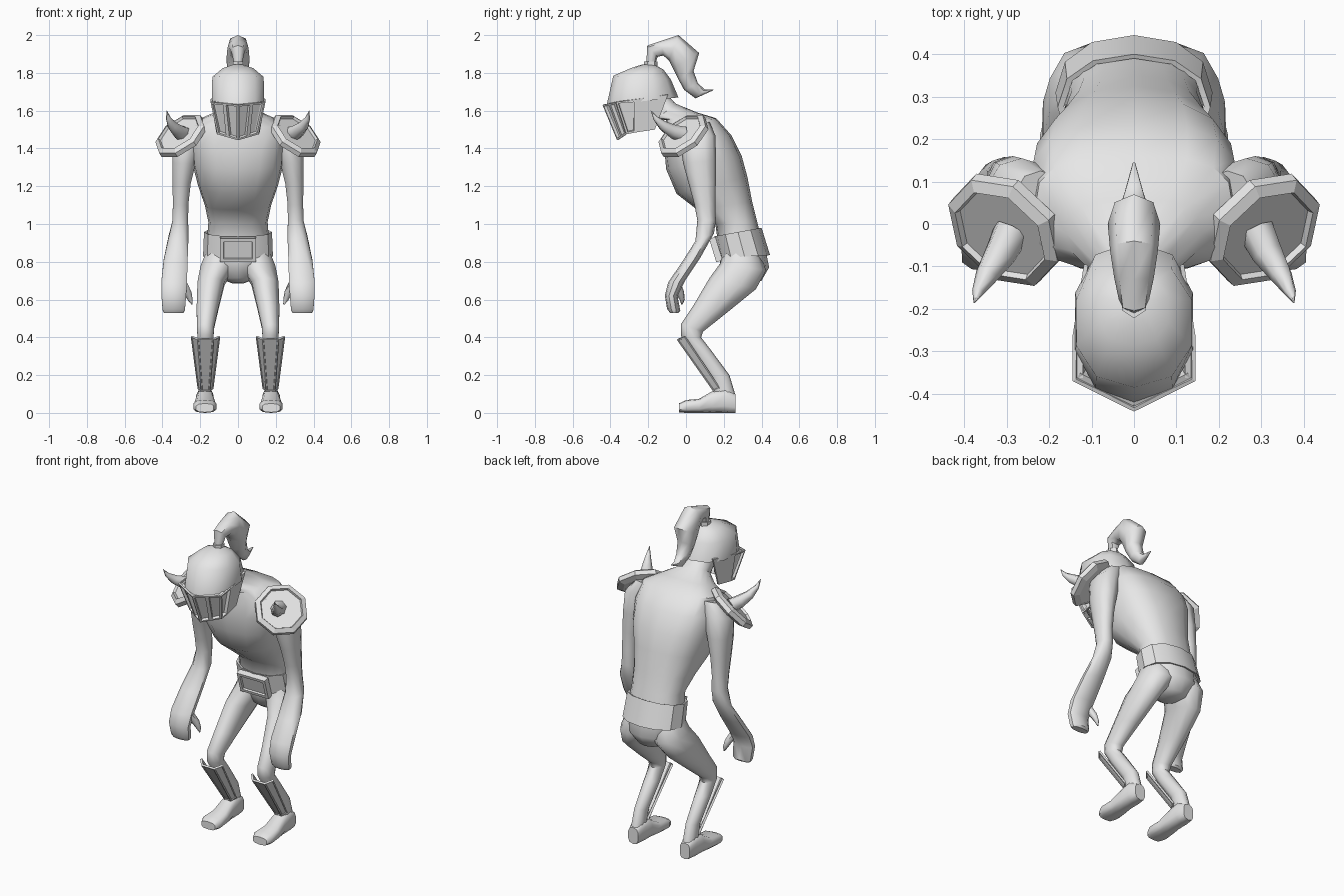
import bpy, bmesh, math
from mathutils import Vector, Matrix

if "Cube" in bpy.data.objects:
    bpy.data.objects.remove(bpy.data.objects["Cube"])

grey = bpy.data.materials.new("plain grey")
grey.diffuse_color = (0.8, 0.8, 0.8, 1)
grey.use_nodes = True
grey.node_tree.nodes["Principled BSDF"].inputs["Base Color"].default_value = grey.diffuse_color


def finish(bm, name, angle=35, recalc=True):
    if recalc:
        bmesh.ops.recalc_face_normals(bm, faces=bm.faces)
    me = bpy.data.meshes.new(name)
    bm.to_mesh(me)
    bm.free()
    me.materials.append(grey)
    ob = bpy.data.objects.new(name, me)
    bpy.context.collection.objects.link(ob)
    if angle:
        bpy.ops.object.select_all(action='DESELECT')
        ob.select_set(True)
        bpy.context.view_layer.objects.active = ob
        bpy.ops.object.shade_smooth_by_angle(angle=math.radians(angle))
    return ob


def skin(bm, rings, caps=True):
    """Bridge rings of points and cap both ends."""
    vs = [[bm.verts.new(p) for p in r] for r in rings]
    n = len(vs[0])
    for a, b in zip(vs, vs[1:]):
        for i in range(n):
            j = (i + 1) % n
            bm.faces.new((a[i], a[j], b[j], b[i]))
    if caps:
        bm.faces.new(vs[0])
        bm.faces.new(vs[-1])


def power(v, e):
    return math.copysign(abs(v) ** e, v)


def loft(name, sections, sides=12, e=1.0, s=1, angle=35, caps=True):
    """Section: centre x, half width, front y, front z, back y, back z, (squareness)."""
    rings = []
    for cx, hw, yf, zf, yb, zb, *own in sections:
        q = own[0] if own else e
        ring = []
        for i in range(sides):
            t = 2 * math.pi * i / sides
            k = (1 + power(math.cos(t), q)) / 2
            ring.append((s * cx + hw * power(math.sin(t), q),
                         yb + (yf - yb) * k, zb + (zf - zb) * k))
        rings.append(ring)
    bm = bmesh.new()
    skin(bm, rings, caps)
    return finish(bm, name, angle)


def tube(name, path, sides=6, s=1):
    """Tapered tube along points (x, y, z, radius)."""
    pts = [Vector((s * p[0], p[1], p[2])) for p in path]
    rings = []
    for i, p in enumerate(pts):
        d = pts[min(i + 1, len(pts) - 1)] - pts[max(i - 1, 0)]
        u = d.cross(Vector((0.3, 0.9, 0.2))).normalized()
        v = d.cross(u).normalized()
        ring = []
        for k in range(sides):
            t = 2 * math.pi * k / sides
            ring.append(p + (u * math.cos(t) + v * math.sin(t)) * path[i][3])
        rings.append(ring)
    bm = bmesh.new()
    skin(bm, rings)
    return finish(bm, name, 60)


# Torso and neck
loft("torso", [
    (0, .165, .17, .90, .405, .90), (0, .157, .155, 1.0, .375, 1.02),
    (0, .175, .06, 1.075, .35, 1.12), (0, .212, -.05, 1.16, .325, 1.25),
    (0, .243, -.105, 1.29, .295, 1.36, .78), (0, .25, -.115, 1.40, .24, 1.47, .72),
    (0, .235, -.11, 1.51, .16, 1.56, .65), (0, .16, -.105, 1.55, .06, 1.59, .75),
    (0, .075, -.17, 1.55, -.05, 1.635), (0, .07, -.23, 1.60, -.11, 1.69)],
     16, .85, angle=45, caps=False)
loft("pelvis", [
    (0, .16, .18, .86, .42, .87), (0, .15, .18, .79, .44, .77),
    (0, .085, .215, .715, .40, .70), (0, .035, .25, .69, .35, .685)], 12, .9, angle=45)

# Belt and buckle
loft("belt", [(0, .165, .165, .93, .39, .975), (0, .18, .15, .935, .40, .98),
              (0, .185, .175, .82, .445, .835), (0, .165, .185, .825, .43, .84)],
     12, .9, angle=32, caps=False)
bm = bmesh.new()
bmesh.ops.create_cube(bm, size=1, matrix=Matrix.Translation((0, .158, .865))
                      @ Matrix.Rotation(.3, 4, 'X') @ Matrix.Diagonal((.19, .035, .13, 1)))
bm.normal_update()
face = min(bm.faces, key=lambda f: f.normal.y)
bmesh.ops.inset_region(bm, faces=[face], thickness=.025, depth=0)
bmesh.ops.inset_region(bm, faces=[face], thickness=.004, depth=-.01)
finish(bm, "buckle", 0)

# Helmet dome and visor
loft("helmet_dome", [
    (0, .145, -.42, 1.63, -.04, 1.67), (0, .142, -.385, 1.785, -.08, 1.765),
    (0, .085, -.285, 1.828, -.12, 1.818), (0, .03, -.23, 1.845, -.16, 1.84)],
     10, .88, angle=60)
bm = bmesh.new()
top = [Vector(p) for p in ((0, -.442, 1.63), (.145, -.37, 1.645),
                           (.145, -.265, 1.66), (.118, -.095, 1.685))]
low = [Vector(p) for p in ((0, -.365, 1.443), (.11, -.315, 1.475),
                           (.115, -.265, 1.485), (.105, -.165, 1.50))]
cols = [(top[0].lerp(top[1], i / 2), low[0].lerp(low[1], i / 2)) for i in range(3)]
cols += list(zip(top[2:], low[2:]))
pairs = [(bm.verts.new(a), bm.verts.new(b)) for a, b in cols]
panels = [bm.faces.new((a[0], a[1], b[1], b[0])) for a, b in zip(pairs, pairs[1:])]
bm.normal_update()
bmesh.ops.inset_individual(bm, faces=panels[:3], thickness=.014, depth=0)
bmesh.ops.inset_individual(bm, faces=panels[:3], thickness=.002, depth=-.018)
visor = finish(bm, "visor", 0, recalc=False)
visor.modifiers.new("mirror", 'MIRROR').use_clip = True
shell = visor.modifiers.new("shell", 'SOLIDIFY')
shell.thickness, shell.offset = .01, -1

# Plume with its socket
loft("plume_socket", [(0, .032, -.222, 1.825, -.15, 1.825),
                      (0, .032, -.222, 1.86, -.15, 1.86)], 6, angle=0)
loft("plume", [
    (0, .022, -.21, 1.85, -.16, 1.855), (0, .036, -.205, 1.945, -.15, 1.885),
    (0, .047, -.13, 1.97, -.12, 1.892), (0, .056, -.04, 2.0, -.09, 1.865),
    (0, .062, .07, 1.905, -.07, 1.825), (0, .05, .04, 1.81, -.04, 1.765),
    (0, .038, .063, 1.745, -.01, 1.71), (0, .022, .10, 1.712, .05, 1.665),
    (0, .003, .145, 1.712, .143, 1.707)], 8, .9, angle=50)

for side, s in (("right", 1), ("left", -1)):
    # Arm, hand and thumb
    loft(side + "_arm", [
        (.22, .06, -.02, 1.50, .125, 1.54), (.265, .082, -.03, 1.42, .155, 1.47),
        (.285, .065, -.015, 1.32, .16, 1.34), (.298, .05, .015, 1.21, .158, 1.22),
        (.304, .043, .045, 1.10, .155, 1.11), (.305, .043, .06, 1.02, .158, 1.02),
        (.315, .055, .05, .91, .148, .95),
        (.33, .066, -.02, .80, .075, .82), (.338, .071, -.095, .69, -.005, .70),
        (.34, .068, -.112, .62, -.045, .62), (.34, .062, -.10, .55, -.03, .54),
        (.34, .054, -.085, .53, -.04, .53)], 10, .88, s, 45)
    tube(side + "_thumb", [(.29, -.05, .68, .024), (.265, -.03, .635, .021),
                           (.253, -.02, .60, .014), (.243, -.022, .575, .004)], 6, s)

    # Thigh and shin
    loft(side + "_leg", [
        (.085, .09, .20, .85, .39, .84), (.105, .098, .18, .79, .425, .755),
        (.143, .075, .125, .715, .37, .655), (.162, .06, .04, .57, .21, .525),
        (.172, .047, -.027, .47, .09, .43), (.172, .045, -.027, .41, .08, .40),
        (.172, .044, .03, .32, .13, .335), (.174, .036, .13, .18, .23, .20),
        (.175, .036, .15, .09, .26, .10)], 10, .95, s, 50)

    # Foot, lofted from heel to toe
    loft(side + "_foot", [
        (.175, .035, .262, .10, .262, 0), (.175, .048, .21, .13, .21, 0),
        (.175, .048, .14, .115, .14, 0), (.175, .058, .07, .075, .07, 0),
        (.175, .064, 0, .068, 0, 0), (.175, .048, -.038, .05, -.038, .003)],
        10, .7, s, 50)

    # Greave: bent plate with recessed panels
    bm = bmesh.new()
    cols = []
    for t, back in ((-1, .045), (-.55, .006), (.55, .006), (1, .045)):
        a = bm.verts.new((s * .172 + t * .078, -.055 + back, .385 + back * .4))
        b = bm.verts.new((s * .172 + t * .042, .14 + back * .8, .11 + back * .4))
        cols.append((a, b))
    plates = [bm.faces.new((a[0], a[1], b[1], b[0])) for a, b in zip(cols, cols[1:])]
    bm.normal_update()
    bmesh.ops.inset_individual(bm, faces=plates, thickness=.009, depth=0)
    bmesh.ops.inset_individual(bm, faces=plates, thickness=.002, depth=-.004)
    greave = finish(bm, side + "_greave", 0, recalc=False)
    shell = greave.modifiers.new("shell", 'SOLIDIFY')
    shell.thickness, shell.offset = .012, -1

    # Shoulder pad: eight-sided disc with a raised rim
    turn = Vector((s * .5, -.53, .69)).to_track_quat('Z', 'Y').to_matrix().to_4x4()
    place = Matrix.Translation((s * .303, -.015, 1.468)) @ turn
    bm = bmesh.new()
    skin(bm, [[place @ Vector((r * math.cos(math.pi * (k + .5) / 4),
                               r * math.sin(math.pi * (k + .5) / 4), h)) for k in range(8)]
              for r, h in ((.12, -.03), (.153, -.014), (.151, .012),
                           (.124, .026), (.118, .012))])
    finish(bm, side + "_shoulder_pad", 0)

    # Curved spike
    tube(side + "_spike", [(.288, -.015, 1.475, .044), (.315, -.07, 1.49, .038),
                           (.347, -.12, 1.52, .027), (.368, -.16, 1.558, .014),
                           (.377, -.186, 1.6, .001)], 7, s)
